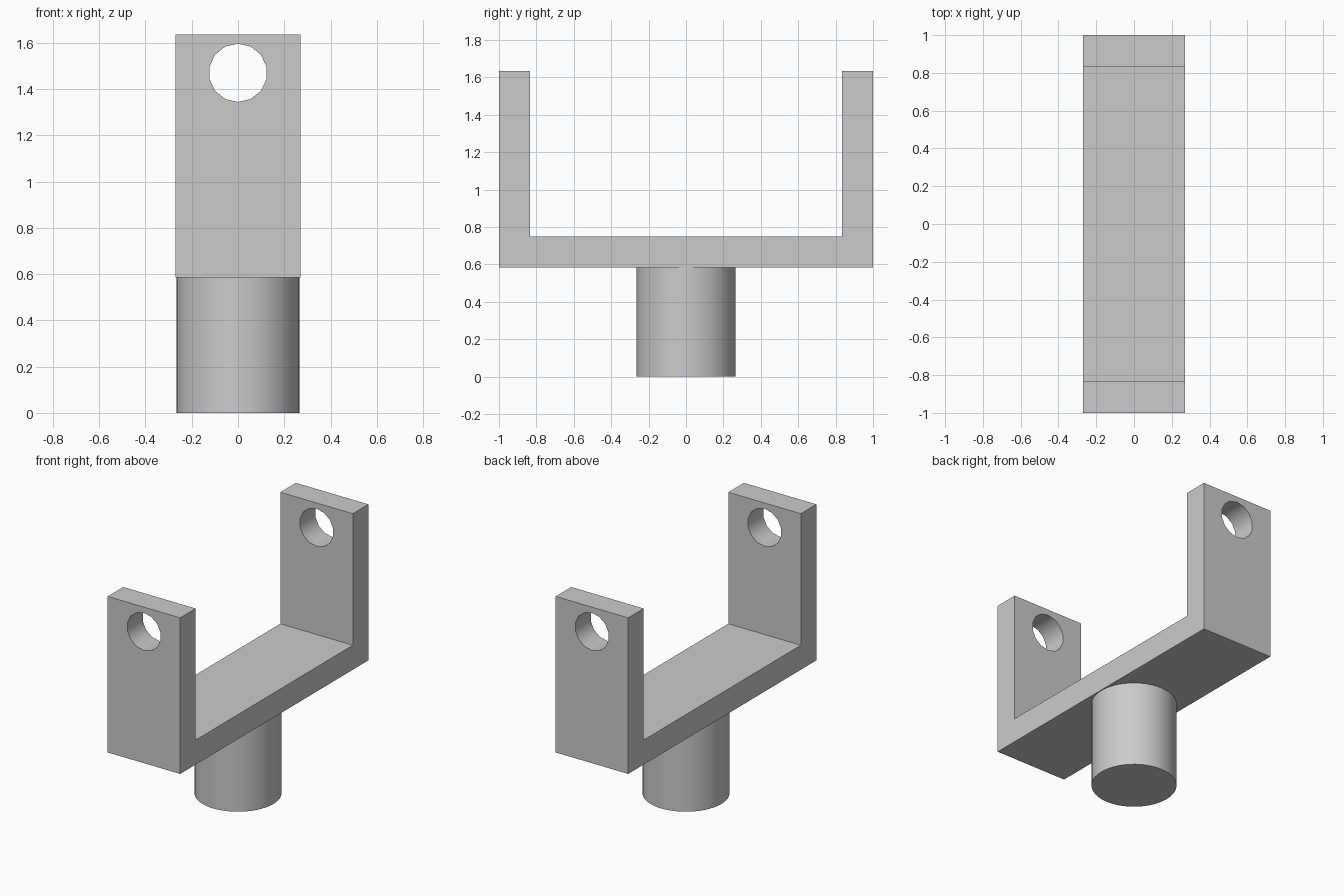
import bpy
import bmesh
import math
from mathutils import Matrix

cube = bpy.data.objects.get("Cube")
if cube:
    bpy.data.objects.remove(cube, do_unlink=True)

HALF_WIDTH = 0.27
BASE, FLOOR, TOP = 0.585, 0.75, 1.635
INNER, OUTER = 0.835, 1.0

grey = bpy.data.materials.new("plain_grey")
grey.use_nodes = True
colour = (0.6, 0.6, 0.6, 1)
grey.diffuse_color = colour
grey.node_tree.nodes["Principled BSDF"].inputs["Base Color"].default_value = colour


def make_object(name, bm):
    bmesh.ops.recalc_face_normals(bm, faces=bm.faces)
    mesh = bpy.data.meshes.new(name)
    bm.to_mesh(mesh)
    bm.free()
    mesh.materials.append(grey)
    obj = bpy.data.objects.new(name, mesh)
    bpy.context.collection.objects.link(obj)
    return obj


def cylinder(name, radius, depth, sides, matrix):
    bm = bmesh.new()
    bmesh.ops.create_cone(bm, cap_ends=True, segments=sides, radius1=radius,
                          radius2=radius, depth=depth, matrix=matrix)
    return make_object(name, bm)


def smooth(obj):
    bpy.ops.object.select_all(action="DESELECT")
    obj.select_set(True)
    bpy.context.view_layer.objects.active = obj
    bpy.ops.object.shade_smooth_by_angle(angle=math.radians(30))


# U-shaped bracket: side profile extruded across its width
half = [(OUTER, BASE), (OUTER, TOP), (INNER, TOP), (INNER, FLOOR)]
profile = half + [(-y, z) for y, z in reversed(half)]
bm = bmesh.new()
face = bm.faces.new([bm.verts.new((-HALF_WIDTH, y, z)) for y, z in profile])
side = bmesh.ops.extrude_face_region(bm, geom=[face], use_keep_orig=True)
moved = [v for v in side["geom"] if isinstance(v, bmesh.types.BMVert)]
bmesh.ops.translate(bm, verts=moved, vec=(2 * HALF_WIDTH, 0, 0))
bracket = make_object("bracket", bm)

# Pin hole through both arms
hole = cylinder("hole_cutter", 0.126, 3, 14,
                Matrix.Translation((0, 0, 1.47)) @ Matrix.Rotation(math.pi / 2, 4, "X"))
hole.hide_render = True
hole.hide_set(True)
cut = bracket.modifiers.new("pin_holes", "BOOLEAN")
cut.operation = "DIFFERENCE"
cut.solver = "EXACT"
cut.object = hole
bpy.context.view_layer.objects.active = bracket
bpy.ops.object.modifier_apply(modifier=cut.name)
bpy.data.objects.remove(hole, do_unlink=True)
smooth(bracket)

# Round stem below
stem = cylinder("stem", 0.265, BASE, 48, Matrix.Translation((0, 0, BASE / 2)))
smooth(stem)
